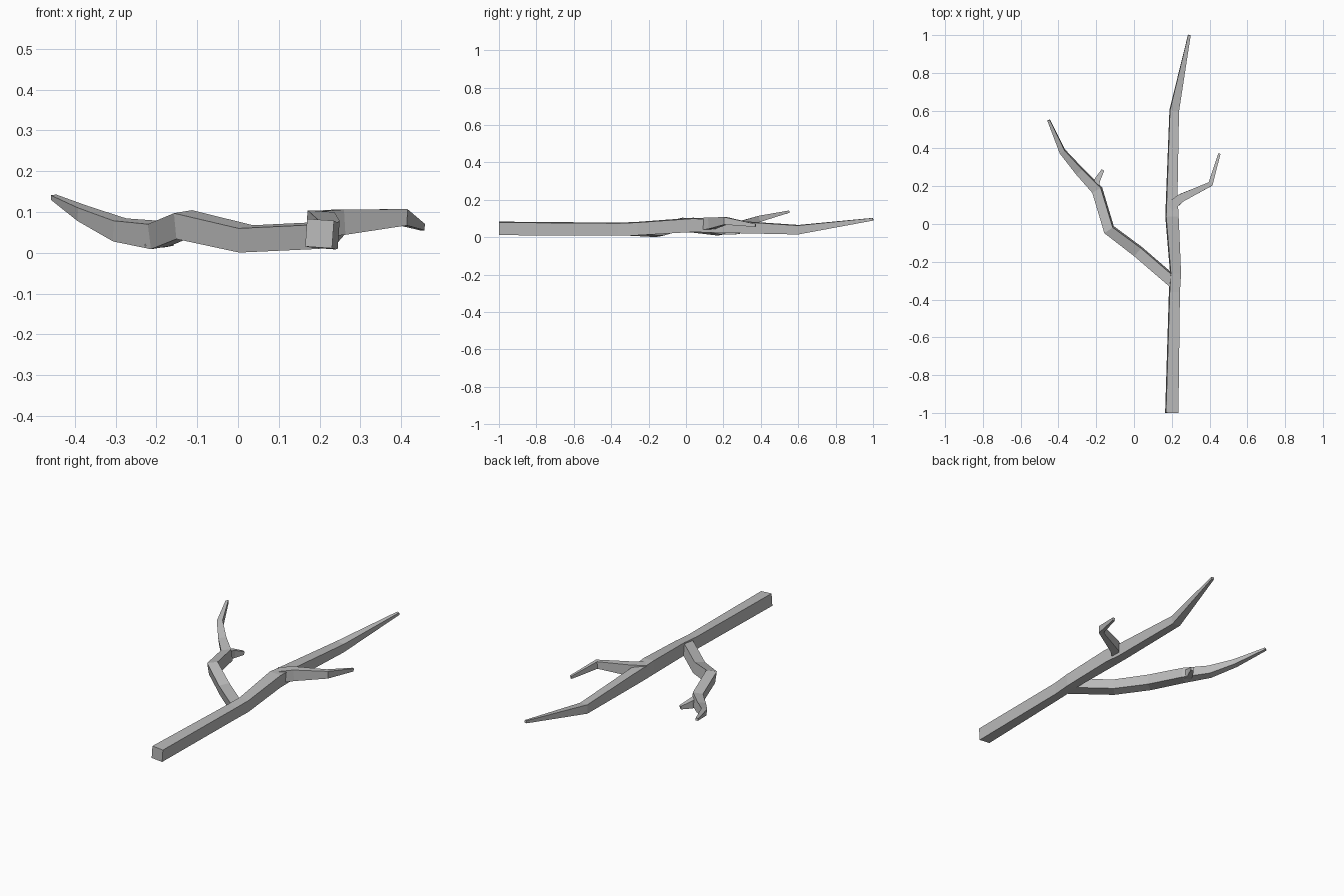
import bpy
import bmesh
from math import radians
from mathutils import Vector, Quaternion

cube = bpy.data.objects.get("Cube")
if cube:
    bpy.data.objects.remove(cube, do_unlink=True)

bark = bpy.data.materials.new("grey bark")
bark.use_nodes = True
colour = (0.5, 0.5, 0.5, 1)
bark.diffuse_color = colour
bark.node_tree.nodes["Principled BSDF"].inputs["Base Color"].default_value = colour


def limb(name, path, roll=0):
    """Four-sided tapering limb; each path entry is x, y, z, half width, half height."""
    bm = bmesh.new()
    points = [Vector(p[:3]) for p in path]
    rings = []
    for i, (p, spec) in enumerate(zip(points, path)):
        before = (p - points[i - 1]).normalized() if i else Vector()
        after = (points[i + 1] - p).normalized() if i < len(path) - 1 else Vector()
        along = (before + after).normalized()
        side = along.cross(Vector((0, 0, 1))).normalized()
        up = side.cross(along)
        turn = Quaternion(along, radians(roll))
        side, up = turn @ side, turn @ up
        w, h = spec[3:]
        rings.append([bm.verts.new(p + side * w * a + up * h * b)
                      for a, b in ((-1, -1), (1, -1), (1, 1), (-1, 1))])
    for lower, upper in zip(rings, rings[1:]):
        for k in range(4):
            n = (k + 1) % 4
            bm.faces.new((lower[k], lower[n], upper[n], upper[k]))
    bm.faces.new(rings[0][::-1])
    bm.faces.new(rings[-1])
    bmesh.ops.recalc_face_normals(bm, faces=bm.faces)
    mesh = bpy.data.meshes.new(name)
    bm.to_mesh(mesh)
    bm.free()
    mesh.materials.append(bark)
    obj = bpy.data.objects.new(name, mesh)
    bpy.context.collection.objects.link(obj)


# Main stem, running the full length
limb("main_stem", [
    (0.20, -1.00, 0.047, 0.033, 0.034),
    (0.214, -0.36, 0.043, 0.027, 0.033),
    (0.22, -0.26, 0.046, 0.027, 0.034),
    (0.201, 0.04, 0.066, 0.033, 0.036),
    (0.20, 0.15, 0.060, 0.028, 0.034),
    (0.213, 0.60, 0.040, 0.024, 0.024),
    (0.293, 1.00, 0.096, 0.007, 0.007)], roll=4)

# Long crooked branch on the right
limb("right_branch", [
    (0.212, -0.31, 0.043, 0.028, 0.030),
    (0.02, -0.145, 0.034, 0.028, 0.030),
    (-0.132, -0.03, 0.069, 0.027, 0.032),
    (-0.195, 0.18, 0.043, 0.026, 0.031),
    (-0.29, 0.28, 0.056, 0.021, 0.026),
    (-0.38, 0.385, 0.096, 0.015, 0.017),
    (-0.452, 0.55, 0.136, 0.007, 0.006)], roll=-8)

# Stub twig forking off the right branch
limb("right_stub_twig", [
    (-0.21, 0.18, 0.042, 0.018, 0.026),
    (-0.193, 0.235, 0.034, 0.015, 0.021),
    (-0.165, 0.285, 0.026, 0.008, 0.009)])

# Bent twig on the left
limb("left_twig", [
    (0.19, 0.09, 0.070, 0.026, 0.032),
    (0.25, 0.138, 0.075, 0.022, 0.031),
    (0.405, 0.212, 0.087, 0.013, 0.020),
    (0.452, 0.372, 0.063, 0.006, 0.008)])
